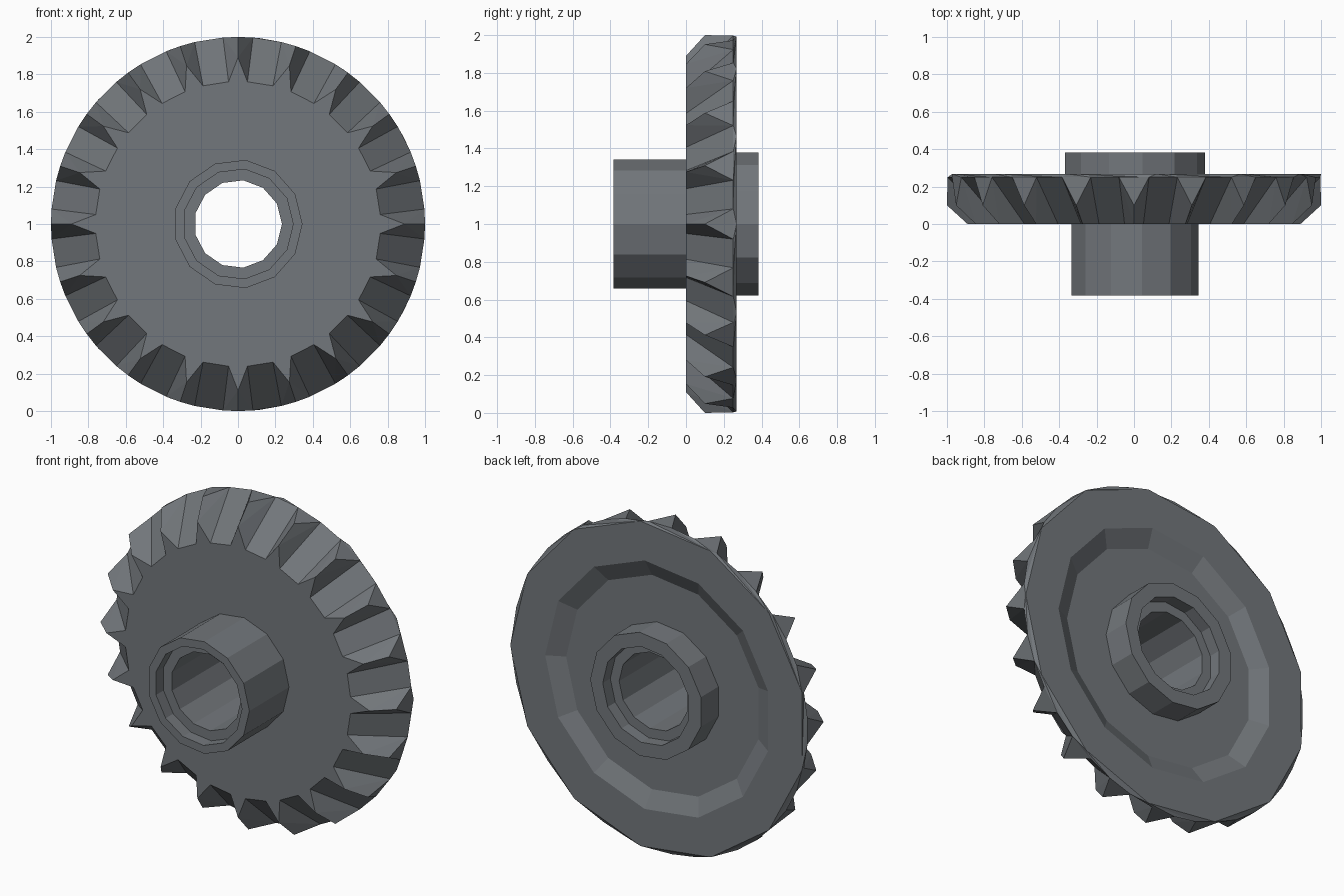
import bpy, bmesh, math

if "Cube" in bpy.data.objects:
    bpy.data.objects.remove(bpy.data.objects["Cube"])

SIDES, TEETH = 13, 20
PITCH = 360 / TEETH

grey = bpy.data.materials.new("slate grey")
grey.use_nodes = True
colour = (0.17, 0.185, 0.2, 1)
grey.diffuse_color = colour
grey.node_tree.nodes["Principled BSDF"].inputs["Base Color"].default_value = colour


def ring(bm, angles, radius, y):
    """Ring of (angle, vertex) around the y axis, clockwise from the top."""
    out = []
    for a in sorted(angle % 360 for angle in angles):
        t = math.radians(a)
        out.append((a, bm.verts.new((radius * math.sin(t), y, 1 + radius * math.cos(t)))))
    return out


def round_angles():
    return [90 + 360 * i / SIDES for i in range(SIDES)]


def tooth_angles(half):
    return [k * PITCH + s * half for k in range(TEETH) for s in (-1, 1)]


def join(bm, a, b):
    """Quads between two rings of equal count."""
    n = len(a)
    for i in range(n):
        j = (i + 1) % n
        bm.faces.new((a[i][1], a[j][1], b[j][1], b[i][1]))


def stitch(bm, a, b):
    """Triangles between two rings of different counts, matched by angle."""
    n, m, i, j = len(a), len(b), 0, 0
    while i < n or j < m:
        next_a = a[(i + 1) % n][0] + 360 * ((i + 1) // n)
        next_b = b[(j + 1) % m][0] + 360 * ((j + 1) // m)
        va, vb = a[i % n][1], b[j % m][1]
        if j >= m or (i < n and next_a <= next_b):
            bm.faces.new((va, a[(i + 1) % n][1], vb))
            i += 1
        else:
            bm.faces.new((va, b[(j + 1) % m][1], vb))
            j += 1


def finish(bm, name):
    bmesh.ops.recalc_face_normals(bm, faces=bm.faces)
    mesh = bpy.data.meshes.new(name)
    bm.to_mesh(mesh)
    bm.free()
    mesh.materials.append(grey)
    obj = bpy.data.objects.new(name, mesh)
    bpy.context.collection.objects.link(obj)


# Hub: tube with a counterbore at each end and a wider rear collar
bm = bmesh.new()
profile = [(0.345, -0.383), (0.345, 0.1), (0.38, 0.1), (0.38, 0.383),
           (0.295, 0.383), (0.295, 0.31), (0.235, 0.31),
           (0.235, -0.31), (0.295, -0.31), (0.295, -0.383)]
rings = [ring(bm, round_angles(), r, y) for r, y in profile]
for k, loop in enumerate(rings):
    join(bm, loop, rings[(k + 1) % len(rings)])
finish(bm, "hub")

# Toothed wheel: recessed back plate, then front web, then teeth
bm = bmesh.new()
back = [(1.0, 0.268), (0.765, 0.268), (0.66, 0.215), (0.32, 0.215), (0.32, 0)]
rings = [ring(bm, round_angles(), r, y) for r, y in back]
for a, b in zip(rings, rings[1:]):
    join(bm, a, b)
root = ring(bm, tooth_angles(3.8), 0.762, 0)
rim = ring(bm, tooth_angles(4.6), 1.0, 0.25)
stitch(bm, rings[-1], root)
stitch(bm, rings[0], rim)

# Ridge of each tooth: front point and outer tip
centres = [k * PITCH for k in range(TEETH)]
points = ring(bm, centres, 0.89, 0)
tips = ring(bm, centres, 1.0, 0.1)
n = len(root)
for k in range(TEETH):
    p, t = points[k][1], tips[k][1]
    left, right, after = (2 * k - 1) % n, 2 * k, (2 * k + 1) % n
    bm.faces.new((root[left][1], root[right][1], p))
    bm.faces.new((rim[left][1], t, rim[right][1]))
    for side in (left, right):
        bm.faces.new((root[side][1], p, rim[side][1]))
        bm.faces.new((p, t, rim[side][1]))
    # Sloping gap floor to the next tooth
    bm.faces.new((root[right][1], root[after][1], rim[after][1], rim[right][1]))
finish(bm, "toothed_wheel")
